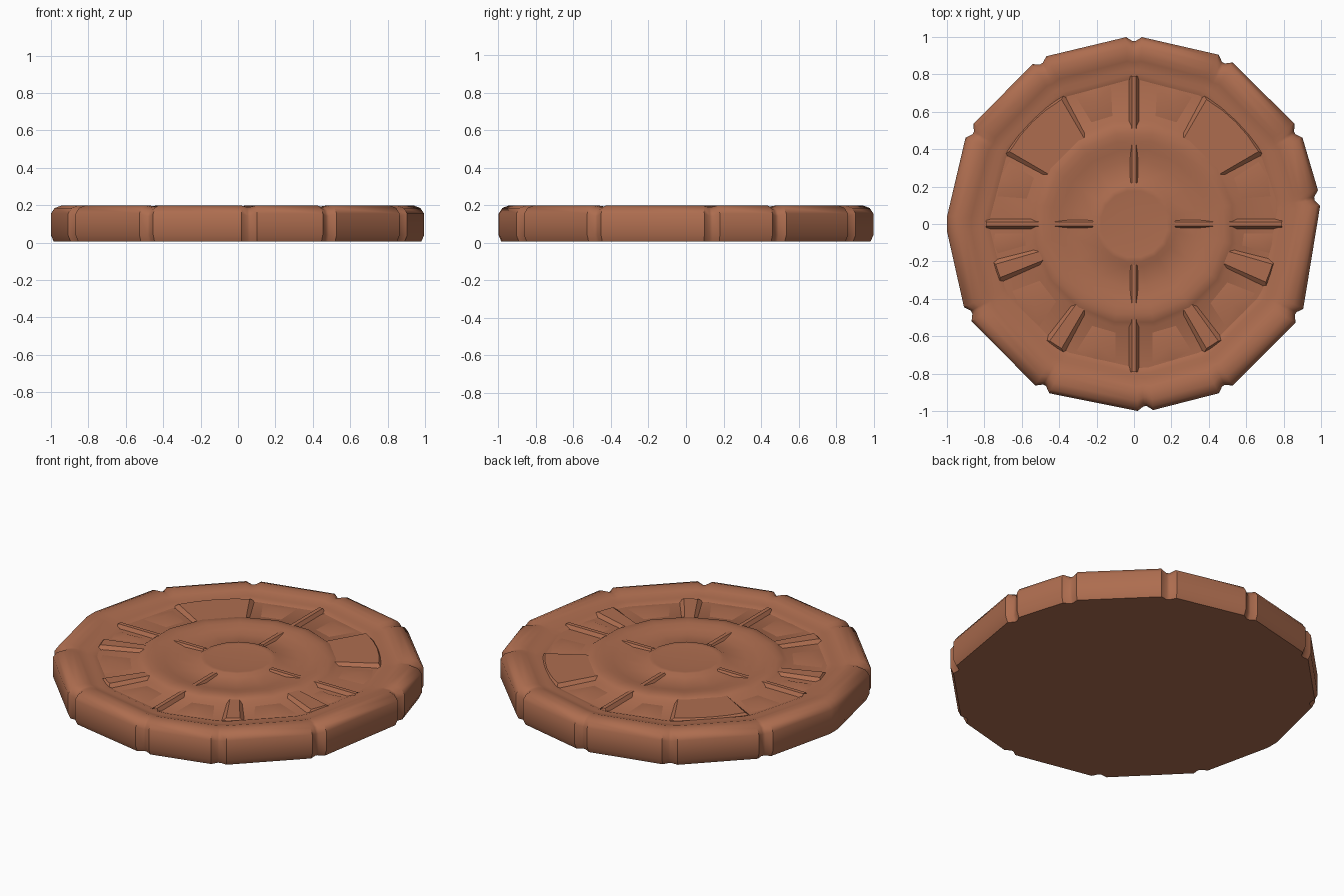
import bpy, bmesh, math
from math import radians, cos, sin

if "Cube" in bpy.data.objects:
    bpy.data.objects.remove(bpy.data.objects["Cube"])

clay = bpy.data.materials.new("clay brown")
clay.diffuse_color = (0.42, 0.152, 0.078, 1)
clay.use_nodes = True
clay.node_tree.nodes["Principled BSDF"].inputs["Base Color"].default_value = clay.diffuse_color


def finish(name, bm, angle=40):
    bmesh.ops.recalc_face_normals(bm, faces=bm.faces)
    me = bpy.data.meshes.new(name)
    bm.to_mesh(me)
    bm.free()
    ob = bpy.data.objects.new(name, me)
    bpy.context.collection.objects.link(ob)
    me.materials.append(clay)
    bpy.ops.object.select_all(action='DESELECT')
    ob.select_set(True)
    bpy.context.view_layer.objects.active = ob
    bpy.ops.object.shade_smooth_by_angle(angle=radians(angle))
    return ob


def polar(r, a, z):
    return (r * cos(radians(a)), r * sin(radians(a)), z)


def loft(bm, rows, closed):
    # rows of points joined by quads
    vr = [[bm.verts.new(p) for p in row] for row in rows]
    n = len(vr)
    for i in range(n if closed else n - 1):
        a, b = vr[i], vr[(i + 1) % n]
        for j in range(len(a) - 1):
            bm.faces.new((a[j], a[j + 1], b[j + 1], b[j]))
    return vr


# rim of straight rounded stones with notches between them
PROFILE = [(0.77, 0.165), (0.80, 0.176), (0.825, 0.174), (0.87, 0.188), (0.90, 0.198),
           (0.945, 0.198), (0.98, 0.185), (1.0, 0.155), (1.0, 0.04), (0.985, 0.01)]
NOTCHES = [(8, 0.026), (29.5, 0.024), (61, 0.026), (90, 0.022), (120, 0.022), (150.5, 0.024),
           (180, 0.0), (208.5, 0.024), (241, 0.026), (273.5, 0.024), (299, 0.024), (331, 0.024)]
rows = []
for a, depth in NOTCHES:
    corner = 1.0 if min(abs(a - k) for k in (0, 90, 180, 270)) < 10 else 1.012
    for da, d in ((-2.4, 0), (-0.5, depth), (0.5, depth), (2.4, 0)):
        row = []
        for r, z in PROFILE:
            w = max(0, (r - 0.82) / 0.18)
            row.append(polar(r * (1 + (corner - 1) * w) - d * w, a + da,
                             z - (d * 0.5 * w if z > 0.1 else 0)))
        rows.append(row)
bm = bmesh.new()
verts = loft(bm, rows, True)
bm.faces.new([row[-1] for row in verts])  # flat underside
finish("rim_stones", bm)

# recessed inner face: centre boss, dished ring, raised band, panel floor
DISH = [(0.80, 0.160), (0.77, 0.164), (0.56, 0.164), (0.535, 0.182), (0.49, 0.188), (0.45, 0.186),
        (0.40, 0.176), (0.34, 0.168), (0.23, 0.172), (0.205, 0.186), (0.18, 0.184), (0.10, 0.180)]
bm = bmesh.new()
rows = [[polar(r, 360 * k / 16 + 11.25, z) for r, z in DISH] for k in range(16)]
verts = loft(bm, rows, True)
bm.faces.new([row[-1] for row in verts])
finish("inner_face", bm)


def wedge(name, a0, a1, r0, r1, top, slope):
    # bevelled sector block resting on the panel floor
    bm = bmesh.new()
    n = max(2, int((a1 - a0) / 10) + 1)
    rows = []
    for k in range(n + 1):
        t = k / n
        a = a0 + (a1 - a0) * t
        b = a0 + slope + (a1 - a0 - 2 * slope) * t
        rows.append([polar(r0, a, 0.16), polar(r0 + 0.005, b, top),
                     polar(r1 - 0.02, b, top), polar(r1, a, 0.16)])
    v = loft(bm, rows, False)
    bm.faces.new(v[0])
    bm.faces.new(v[-1])
    finish(name, bm, 30)


# raised dividers between the pits
for i, (a0, a1) in enumerate([(28, 62), (118, 152), (194, 204), (232, 242),
                              (298, 308), (334, 346)]):
    wedge(f"divider_{i + 1}", a0, a1, 0.52, 0.79, 0.182, 2.2)

# low pyramid lumps inside the pits
PITS = [(19, 9), (73, 9), (107, 9), (161, 9), (188, 5), (218, 11),
        (254, 10), (286, 10), (321, 11), (352, 5)]
for i, (a, h) in enumerate(PITS):
    bm = bmesh.new()
    ring = [bm.verts.new(polar(r, a + s, 0.160)) for r, s in
            ((0.57, -h * 0.8), (0.76, -h), (0.775, 0), (0.76, h), (0.57, h * 0.8))]
    tip = bm.verts.new(polar(0.68, a, 0.182))
    for k in range(5):
        bm.faces.new((ring[k], ring[(k + 1) % 5], tip))
    finish(f"pit_lump_{i + 1}", bm, 30)

# thin cross spokes: inner run over the dished ring, outer run over the panels
for i in range(4):
    for part, r0, r1, top in (("inner", 0.22, 0.46, 0.182), ("outer", 0.50, 0.79, 0.184)):
        bm = bmesh.new()
        rows = []
        for s, z in ((-0.03, 0.158), (-0.012, top), (0.012, top), (0.03, 0.158)):
            c, d = round(cos(i * math.pi / 2)), round(sin(i * math.pi / 2))
            rows.append([(c * r - d * s, d * r + c * s, z) for r in (r0, r1)])
        loft(bm, rows, False)
        finish(f"{part}_spoke_{i + 1}", bm, 30)

# rest the model on the ground
for ob in bpy.context.collection.objects:
    ob.location.z = 0.0
    for v in ob.data.vertices:
        if v.co.z < 0.02:
            v.co.z = 0.005
